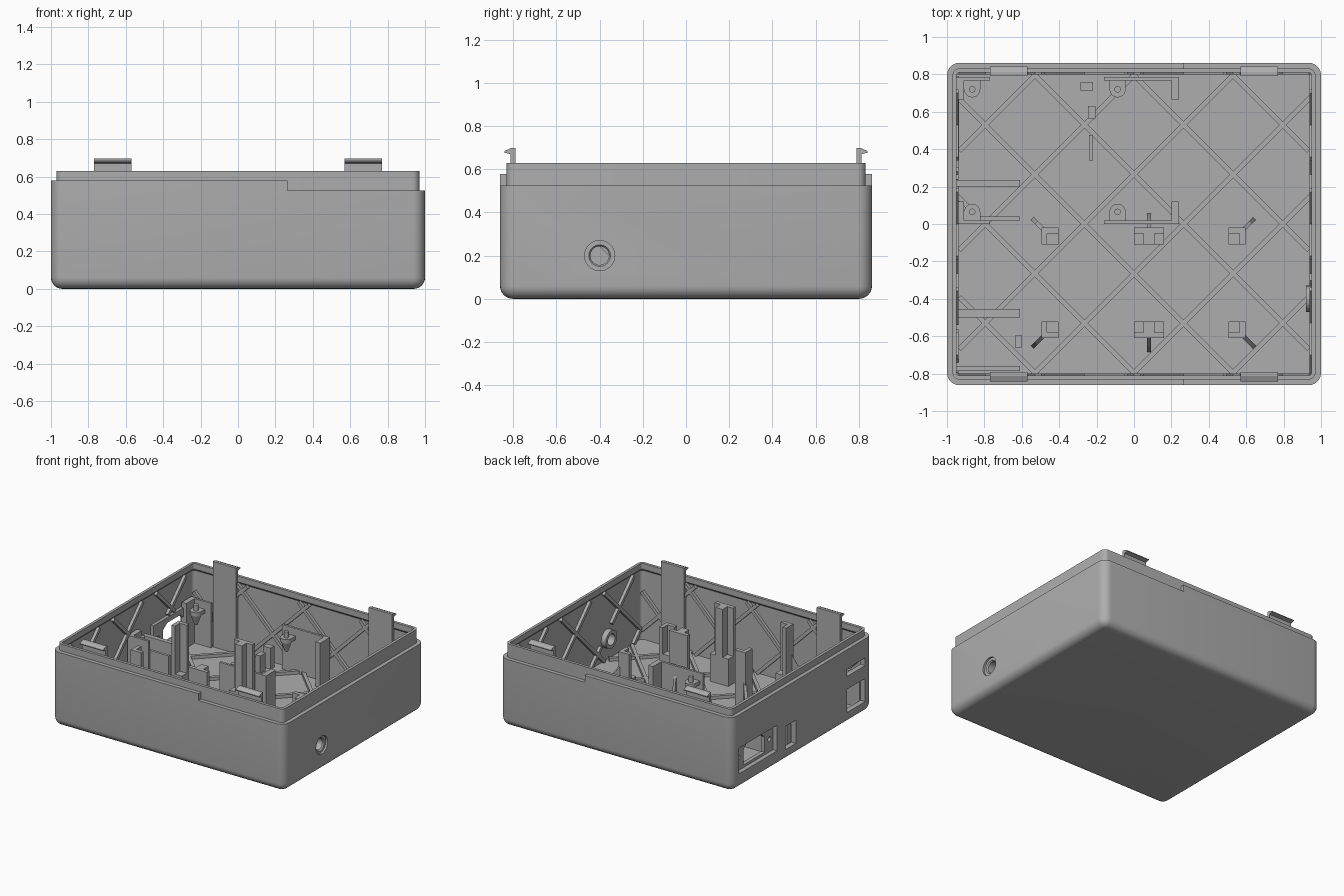
import bpy, bmesh, math
from mathutils import Matrix, Vector

cube = bpy.data.objects.get("Cube")
if cube:
    bpy.data.objects.remove(cube)

grey = bpy.data.materials.new("Plain grey")
grey.use_nodes = True
grey.diffuse_color = (0.42, 0.42, 0.42, 1)
grey.node_tree.nodes["Principled BSDF"].inputs["Base Color"].default_value = grey.diffuse_color

HX, HY = 1.0, 0.862
FLOOR = 0.035


def finish(bm, name, smooth=False):
    bmesh.ops.recalc_face_normals(bm, faces=bm.faces)
    me = bpy.data.meshes.new(name)
    bm.to_mesh(me)
    bm.free()
    ob = bpy.data.objects.new(name, me)
    bpy.context.collection.objects.link(ob)
    me.materials.append(grey)
    bpy.ops.object.select_all(action='DESELECT')
    ob.select_set(True)
    bpy.context.view_layer.objects.active = ob
    if smooth:
        bpy.ops.object.shade_smooth_by_angle(angle=math.radians(30))
    return ob


def add_box(bm, x0, x1, y0, y1, z0, z1):
    m = Matrix.Translation(((x0 + x1) / 2, (y0 + y1) / 2, (z0 + z1) / 2))
    m = m @ Matrix.Diagonal((abs(x1 - x0), abs(y1 - y0), abs(z1 - z0), 1))
    bmesh.ops.create_cube(bm, size=1, matrix=m)


def add_prism(bm, points, shift):
    """Extrude a flat 3D outline along a vector."""
    face = bm.faces.new([bm.verts.new(p) for p in points])
    ext = bmesh.ops.extrude_face_region(bm, geom=[face], use_keep_orig=True)
    verts = [v for v in ext["geom"] if isinstance(v, bmesh.types.BMVert)]
    bmesh.ops.translate(bm, verts=verts, vec=shift)


def add_cylinder(bm, place, r1, r2, depth, axis='Z'):
    m = Matrix.Translation(place)
    if axis == 'X':
        m = m @ Matrix.Rotation(math.pi / 2, 4, 'Y')
    bmesh.ops.create_cone(bm, cap_ends=True, segments=32, radius1=r1, radius2=r2,
                          depth=depth, matrix=m)


def ring(bm, inset, z, seg=6):
    """Rounded rectangle loop."""
    r = max(0.067 - inset, 0.007)
    verts = []
    for i, (sx, sy) in enumerate([(1, 1), (-1, 1), (-1, -1), (1, -1)]):
        cx, cy = sx * (HX - inset - r), sy * (HY - inset - r)
        for k in range(seg + 1):
            a = (i + k / seg) * math.pi / 2
            verts.append(bm.verts.new((cx + r * math.cos(a), cy + r * math.sin(a), z)))
    return verts


def loft(bm, stations, closed=False):
    rings = [ring(bm, *s) for s in stations]
    pairs = list(zip(rings, rings[1:]))
    if closed:
        pairs.append((rings[-1], rings[0]))
    else:
        bm.faces.new(rings[0])
        bm.faces.new(rings[-1])
    for a, b in pairs:
        for i in range(len(a)):
            j = (i + 1) % len(a)
            bm.faces.new((a[i], a[j], b[j], b[i]))


def cut(ob, fill):
    """Subtract the solids built by fill(bm)."""
    bm = bmesh.new()
    fill(bm)
    cutter = finish(bm, "cutter")
    cutter.hide_render = True
    mod = ob.modifiers.new("cut", 'BOOLEAN')
    mod.operation, mod.solver, mod.object = 'DIFFERENCE', 'EXACT', cutter
    bpy.context.view_layer.objects.active = ob
    bpy.ops.object.modifier_apply(modifier="cut")
    bpy.data.objects.remove(cutter)


# Shell: rounded outside, stepped lip, hollow inside
bm = bmesh.new()
R = 0.06
arc = [k * math.pi / 12 for k in range(7)]
outside = [(R - R * math.sin(a), R - R * math.cos(a)) for a in arc]
loft(bm, outside + [(0, 0.525), (0.03, 0.525), (0.03, 0.63), (0.052, 0.63),
                    (0.052, 0.585), (0.04, 0.57), (0.04, FLOOR)])
shell = finish(bm, "shell", True)

# Openings in the port wall, and the round jack hole opposite: y0, y1, z0, z1
ports = [(0.31, 0.78, 0.12, 0.32), (0.08, 0.21, 0.09, 0.27),
         (-0.77, -0.55, 0.37, 0.43), (-0.77, -0.55, 0.09, 0.27)]
JACK_Y, JACK_Z = -0.4, 0.2


def port_cutters(bm):
    for p in ports:
        add_box(bm, -1.1, -0.9, *p)


cut(shell, port_cutters)
cut(shell, lambda b: add_cylinder(b, (1, JACK_Y, JACK_Z), 0.07, 0.07, 0.2, 'X'))

# Raised outer rim on the right-hand part
bm = bmesh.new()
loft(bm, [(0, 0.525), (0, 0.578), (0.03, 0.578), (0.03, 0.525)], closed=True)
geom = bm.verts[:] + bm.edges[:] + bm.faces[:]
res = bmesh.ops.bisect_plane(bm, geom=geom, plane_co=(0.265, 0, 0), plane_no=(1, 0, 0),
                             clear_outer=True)
bmesh.ops.holes_fill(bm, edges=[e for e in bm.edges if e.is_boundary])
finish(bm, "raised_rim", True)

# Jack bushing
bm = bmesh.new()
N = 32
loops = []
for x, r in [(0.985, 0.07), (0.985, 0.05), (0.975, 0.043), (0.92, 0.043), (0.92, 0.07)]:
    loops.append([bm.verts.new((x, JACK_Y + r * math.cos(2 * math.pi * k / N),
                                JACK_Z + r * math.sin(2 * math.pi * k / N))) for k in range(N)])
for a, b in zip(loops, loops[1:] + loops[:1]):
    for i in range(N):
        bm.faces.new((a[i], a[(i + 1) % N], b[(i + 1) % N], b[i]))
finish(bm, "jack_bushing", True)

# Diagonal lattice ribs on floor and walls
PITCH, W = 0.265, 0.026


def lattice(name, place, half, v0, v1, off, depth, keep_out=()):
    """Ribs along u +- (v + off) = odd * PITCH; place maps (u, v, d) to space."""
    bm = bmesh.new()
    step = 0.01
    for s in (1, -1):
        for k in range(-15, 16, 2):
            runs, run = [], []
            for i in range(int((v1 - v0) / step) + 1):
                v = v0 + i * step
                u = k * PITCH - s * (v + off)
                hit = any(a - .02 < u < b + .02 and c - .02 < v < d + .02
                          for a, b, c, d in keep_out)
                if abs(u) <= half and not hit:
                    run.append((u, v))
                elif run:
                    runs.append(run)
                    run = []
            for r in runs + [run]:
                if len(r) < 2:
                    continue
                (ua, va), (ub, vb) = r[0], r[-1]
                t = W / 2 * math.sqrt(0.5)
                quad = [(ua - t, va - s * t), (ua + t, va + s * t),
                        (ub + t, vb + s * t), (ub - t, vb - s * t)]
                low, high = Vector(place(0, 0, 0)), Vector(place(0, 0, depth))
                add_prism(bm, [place(u, v, 0) for u, v in quad], high - low)
    finish(bm, name)


lattice("floor_ribs", lambda u, v, d: (u, v, FLOOR - 0.005 + d), 0.945, -0.81, 0.81, 0, 0.03)
for s, n in ((1, "back"), (-1, "front")):
    lattice(n + "_wall_ribs", lambda u, v, d: (u, s * (HY - 0.035 - d), v),
            0.945, 0.04, 0.58, 0.8, 0.028)
jack_zone = [(JACK_Y - .07, JACK_Y + .07, JACK_Z - .07, JACK_Z + .07)]
for s, n, zone in ((1, "jack", jack_zone), (-1, "port", ports)):
    lattice(n + "_wall_ribs", lambda u, v, d: (s * (HX - 0.035 - d), u, v),
            0.81, 0.04, 0.58, 0.935, 0.028, zone)

# Power inlet plate with chamfered opening and screw holes
bm = bmesh.new()
add_box(bm, -0.965, -0.935, 0.3, 0.79, 0.1, 0.34)
plate = finish(bm, "inlet_plate")


def inlet_cutters(bm):
    y, z = 0.545, 0.22
    pts = [(-.13, -.08), (.13, -.08), (.13, .04), (.08, .08), (-.08, .08), (-.13, .04)]
    add_prism(bm, [(-1.0, y + a, z + b) for a, b in pts], (0.1, 0, 0))
    for side in (-1, 1):
        add_cylinder(bm, (-0.95, y + side * 0.19, z), 0.018, 0.018, 0.1, 'X')


cut(plate, inlet_cutters)

# Snap clips: tall tongues with outward hooks
for sx, nx in ((1, "left"), (-1, "right")):
    for sy, ny in ((1, "back"), (-1, "front")):
        bm = bmesh.new()
        prof = [(.79, FLOOR), (.812, FLOOR), (.812, .67), (.842, .677), (.842, .684),
                (.812, .698), (.79, .698)]
        add_prism(bm, [(sx * 0.57, sy * y, z) for y, z in prof], (sx * 0.2, 0, 0))
        finish(bm, f"{ny}_{nx}_clip")

# Supply board brackets: wall, return, pinned tab and tapered support
TOP = 0.38
for y, d, n in ((0.785, -1, "back"), (0.0, 1, "front")):
    bm = bmesh.new()
    wall = (y, y + d * 0.018)
    add_box(bm, -0.95, -0.77, *wall, FLOOR, TOP)
    add_box(bm, -0.16, 0.24, *wall, FLOOR, TOP)
    add_box(bm, 0.2, 0.24, y, y + d * 0.12, FLOOR, TOP)
    add_box(bm, -0.95, -0.91, y, y + d * 0.12, FLOOR, TOP)
    for x in (-0.865, -0.088):
        cy = y + d * 0.065
        add_box(bm, x - 0.043, x + 0.043, y, cy, 0.29, 0.32)
        add_cylinder(bm, (x, cy, 0.305), 0.043, 0.043, 0.03)
        add_cylinder(bm, (x, cy, 0.25), 0.012, 0.04, 0.08)
        add_cylinder(bm, (x, cy, 0.34), 0.017, 0.017, 0.05)
    finish(bm, n + "_supply_bracket")

# Circuit board corner posts with bracing gussets
for x, sides, top in ((-0.45, (1,), 0.62), (0.08, (-1, 1), 0.62), (0.55, (-1,), 0.34)):
    for y, d, n in ((-0.02, -1, "back"), (-0.61, 1, "front")):
        y = y if d < 0 else -0.61
        bm = bmesh.new()
        for s in sides:
            xo = x - s * 0.045 if len(sides) == 1 else x
            w = 0.09 if len(sides) == 1 else 0.08
            add_box(bm, xo, xo + s * w, y, y + d * 0.03, FLOOR, top)
            add_box(bm, xo, xo + s * 0.03, y, y + d * 0.09, FLOOR, top)
            add_box(bm, xo, xo + s * w, y, y + d * 0.09, FLOOR, top * 0.4)
        out = Vector((0 if len(sides) == 2 else -sides[0], -d, 0)).normalized()
        across = Vector((-out.y, out.x, 0)) * 0.022
        base = Vector((x if len(sides) == 2 else x - sides[0] * 0.03, y + d * 0.015, FLOOR))
        outline = [base, base + out * 0.09, base + out * 0.06 + Vector((0, 0, top * 0.4)),
                   base + Vector((0, 0, top * 0.6))]
        add_prism(bm, [p - across / 2 for p in outline], across)
        finish(bm, f"{n}_post")

# Card guides reaching in from the port wall
for y0, y1, x0 in ((0.2, 0.235, -0.96), (0.02, 0.04, -0.82), (-0.5, -0.455, -0.96),
                   (-0.785, -0.76, -0.96)):
    bm = bmesh.new()
    add_box(bm, x0, -0.61, y0, y1, FLOOR, 0.3)
    finish(bm, "card_guide")

# Small floor stops
for x0, x1, y0, y1, z in ((-0.285, -0.22, 0.715, 0.76, 0.2), (-0.245, -0.205, 0.565, 0.63, 0.2),
                          (-0.24, -0.22, 0.34, 0.475, 0.28), (-0.635, -0.6, -0.66, -0.595, 0.2)):
    bm = bmesh.new()
    add_box(bm, x0, x1, y0, y1, FLOOR, z)
    finish(bm, "floor_stop")
